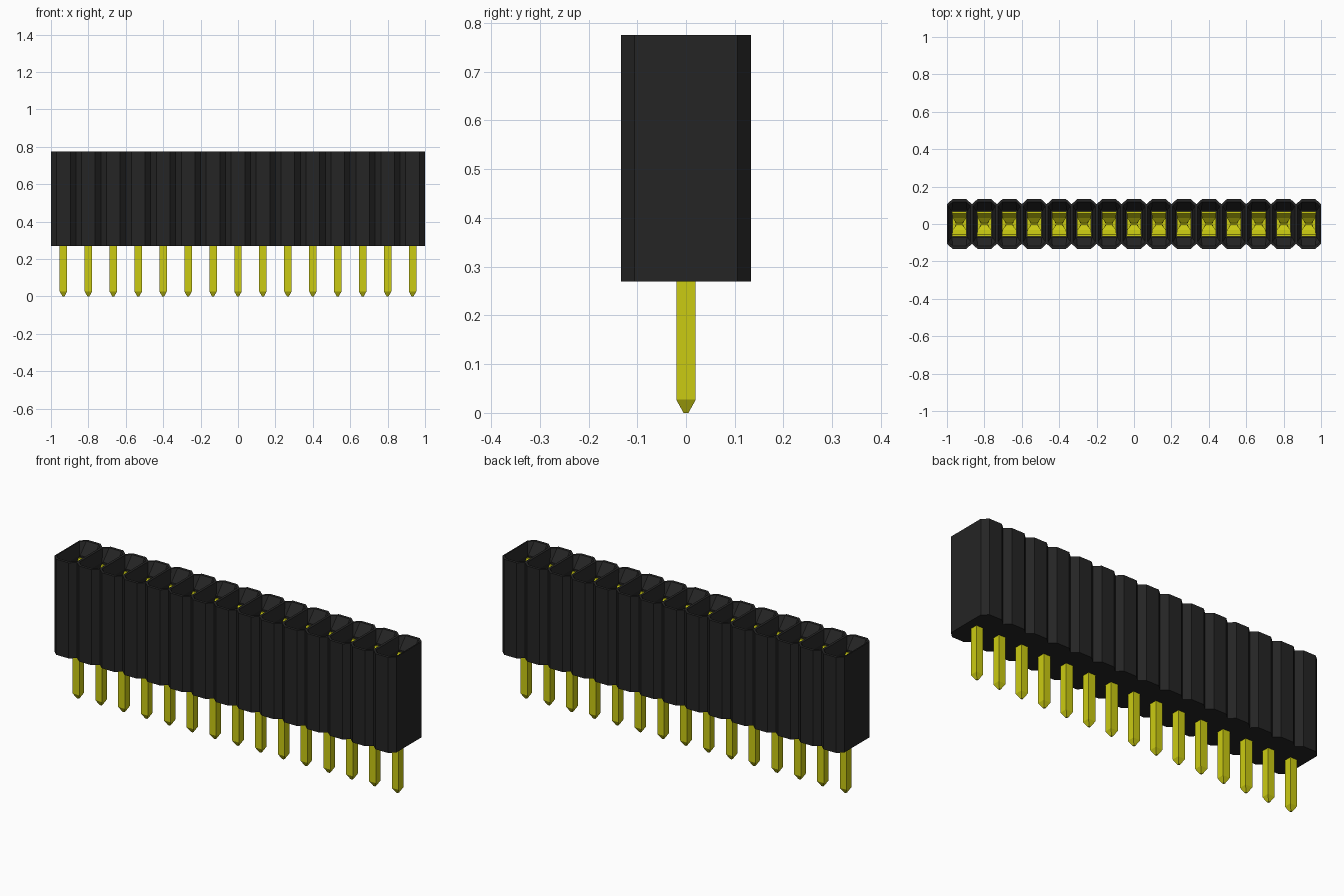
import bpy, bmesh

cube = bpy.data.objects.get("Cube")
if cube:
    bpy.data.objects.remove(cube, do_unlink=True)

COUNT = 15
PITCH = 2 / COUNT
BODY_BOTTOM, BODY_TOP = 0.27, 0.775
FLOOR, HOLE_TOP = 0.32, 0.715


def material(name, colour):
    m = bpy.data.materials.new(name)
    m.use_nodes = True
    m.diffuse_color = (*colour, 1)
    m.node_tree.nodes["Principled BSDF"].inputs["Base Color"].default_value = (*colour, 1)
    return m


black = material("black plastic", (0.018, 0.018, 0.018))
yellow = material("yellow metal", (0.6, 0.6, 0.006))


def finish(bm, name, mat):
    bmesh.ops.recalc_face_normals(bm, faces=bm.faces)
    mesh = bpy.data.meshes.new(name)
    bm.to_mesh(mesh)
    bm.free()
    mesh.materials.append(mat)
    return mesh


def place(name, mesh, x=0):
    ob = bpy.data.objects.new(name, mesh)
    ob.location.x = x
    bpy.context.collection.objects.link(ob)
    return ob


def octagon(bm, x, hx, hy, cx, cy, z):
    """Ring of a rectangle with cut corners; edges 0 and 4 are the +x and -x sides."""
    pts = [(hx, cy - hy), (hx, hy - cy), (hx - cx, hy), (cx - hx, hy),
           (-hx, hy - cy), (-hx, cy - hy), (cx - hx, -hy), (hx - cx, -hy)]
    return [bm.verts.new((x + px, py, z)) for px, py in pts]


def bridge(bm, a, b, skip=()):
    for i in range(len(a)):
        if i not in skip:
            j = (i + 1) % len(a)
            bm.faces.new((a[i], a[j], b[j], b[i]))


# Housing: joined cells with cut corners, each with a funnel and socket
bm = bmesh.new()
for n in range(COUNT):
    x = (n - (COUNT - 1) / 2) * PITCH
    outer = (PITCH / 2, 0.133, 0.03, 0.027)
    rings = [octagon(bm, x, *outer, BODY_BOTTOM),
             octagon(bm, x, *outer, BODY_TOP),
             octagon(bm, x, 0.06, 0.118, 0.024, 0.022, BODY_TOP),
             octagon(bm, x, 0.043, 0.073, 0.003, 0.003, HOLE_TOP),
             octagon(bm, x, 0.043, 0.073, 0.003, 0.003, FLOOR)]
    # Walls shared by neighbouring cells are left out
    inner_walls = [side for side, end in ((0, COUNT - 1), (4, 0)) if n != end]
    for k, (a, b) in enumerate(zip(rings, rings[1:])):
        bridge(bm, a, b, inner_walls if k == 0 else ())
    bm.faces.new(rings[0])
    bm.faces.new(rings[-1])
bmesh.ops.remove_doubles(bm, verts=bm.verts, dist=0.0005)
place("housing", finish(bm, "housing", black))

# Pin: square post with a tapered tip
bm = bmesh.new()
rings = [[bm.verts.new((sx * h, sy * h, z)) for sx, sy in ((1, 1), (-1, 1), (-1, -1), (1, -1))]
         for h, z in ((0.005, 0), (0.02, 0.027), (0.02, 0.33))]
for a, b in zip(rings, rings[1:]):
    bridge(bm, a, b)
bm.faces.new(rings[0])
bm.faces.new(rings[-1])
pin = finish(bm, "pin", yellow)

# Contact: two springs pinching in the middle, joined by a plate at the bottom
# Each point is y, z, half width
SPRING = [(0.0, 0.335, 0.038), (0.062, 0.335, 0.038), (0.058, 0.45, 0.036),
          (0.036, 0.56, 0.03), (0.012, 0.635, 0.019), (0.018, 0.655, 0.019),
          (0.042, 0.675, 0.037), (0.066, 0.708, 0.039)]
THICK = 0.01
bm = bmesh.new()
for side in (1, -1):
    rings = []
    for k, (y, z, w) in enumerate(SPRING):
        dy, dz = (0, THICK) if k == 0 else (-THICK, THICK if k == 1 else 0)
        rings.append([bm.verts.new(p) for p in (
            (w, side * y, z), (-w, side * y, z),
            (-w, side * (y + dy), z + dz), (w, side * (y + dy), z + dz))])
    for a, b in zip(rings, rings[1:]):
        bridge(bm, a, b)
    bm.faces.new(rings[-1])
bmesh.ops.remove_doubles(bm, verts=bm.verts, dist=0.0001)
contact = finish(bm, "contact", yellow)

for n in range(COUNT):
    x = (n - (COUNT - 1) / 2) * PITCH
    place(f"pin_{n + 1}", pin, x)
    place(f"spring_contact_{n + 1}", contact, x)
